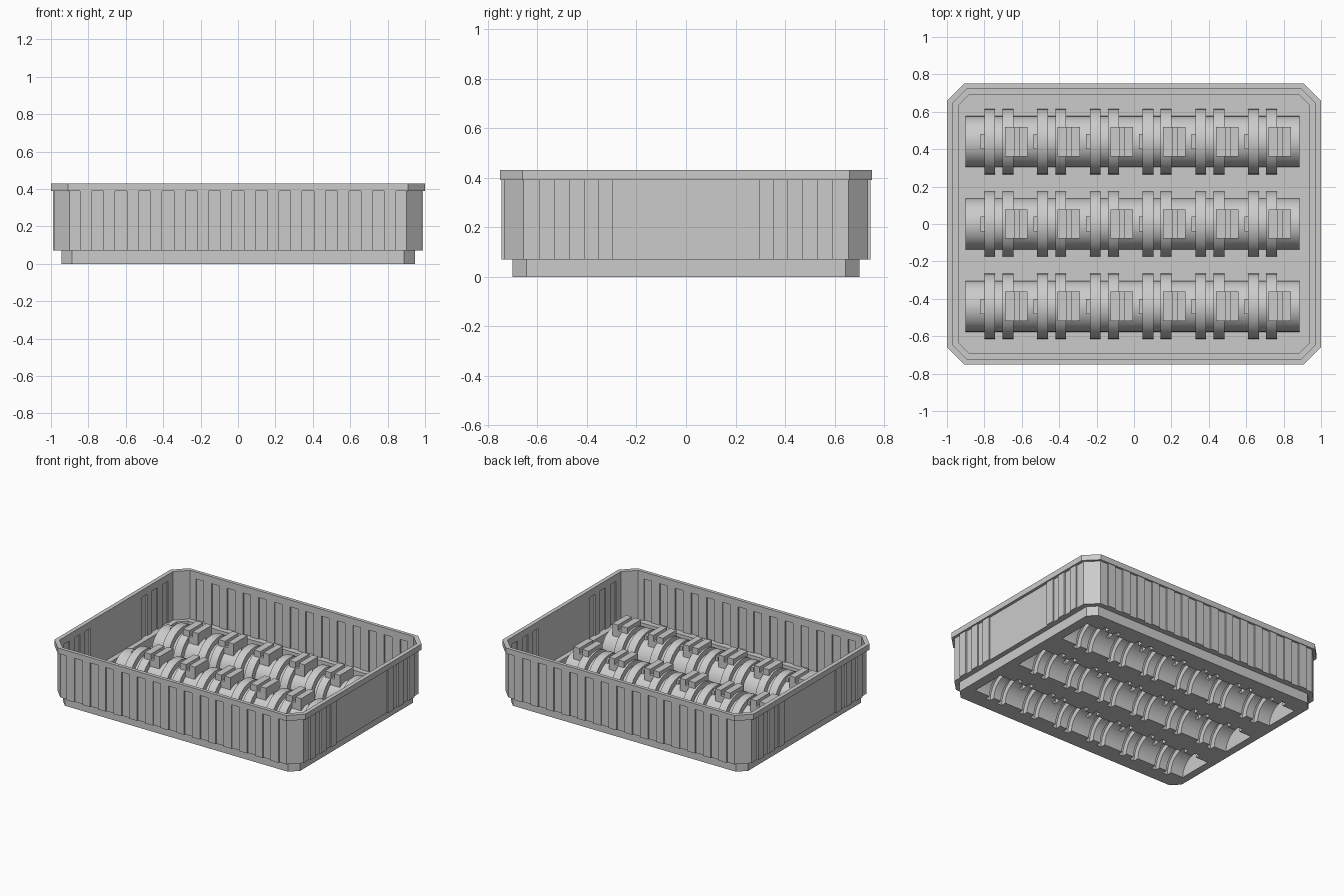
import bpy, bmesh, math

if "Cube" in bpy.data.objects:
    bpy.data.objects.remove(bpy.data.objects["Cube"])

T = 0.01                                   # sheet thickness
ROWS = (-0.44, 0.0, 0.44)
UNITS = [0.282 * i for i in range(6)]      # repeats along each row
RINGS = ((-0.80, -0.742), (-0.703, -0.645))
LONG_RIBS = [-0.8125 + 0.125 * i for i in range(14)]
SHORT_RIBS = [-0.56, -0.44, -0.325, 0.325, 0.44, 0.56]


def finish(bm, name):
    bmesh.ops.remove_doubles(bm, verts=bm.verts, dist=1e-5)
    bmesh.ops.recalc_face_normals(bm, faces=bm.faces)
    me = bpy.data.meshes.new(name)
    bm.to_mesh(me)
    bm.free()
    ob = bpy.data.objects.new(name, me)
    bpy.context.collection.objects.link(ob)
    return ob


def loft(bm, loops):
    """Skin closed loops of equal length and cap both ends."""
    vs = [[bm.verts.new(p) for p in lp] for lp in loops]
    n = len(vs[0])
    for a, b in zip(vs, vs[1:]):
        for i in range(n):
            j = (i + 1) % n
            bm.faces.new((a[i], a[j], b[j], b[i]))
    bm.faces.new(vs[0][::-1])
    bm.faces.new(vs[-1])


def boolean(ob, cutter, op, keep=False):
    m = ob.modifiers.new("bool", 'BOOLEAN')
    m.operation, m.solver, m.object = op, 'EXACT', cutter
    bpy.ops.object.select_all(action='DESELECT')
    bpy.context.view_layer.objects.active = ob
    ob.select_set(True)
    bpy.ops.object.modifier_apply(modifier=m.name)
    if not keep:
        bpy.data.objects.remove(cutter)


def outline(hx, hy, c, d, z):
    """Chamfered rectangle whose sides bulge outward by d at every rib."""
    pts = []
    for nx, ny in ((0, -1), (1, 0), (0, 1), (-1, 0)):
        h, half = (hy, hx - c) if ny else (hx, hy - c)
        ribs = LONG_RIBS if ny else SHORT_RIBS
        side = [(-half, 0)]
        for r in ribs:
            side += [(r - .031, 0), (r - .031, d), (r + .031, d), (r + .031, 0)]
        side.append((half, 0))
        pts += [(nx * (h + o) - ny * s, ny * (h + o) + nx * s, z) for s, o in side]
    return pts


def revolve(name, y, off, full):
    """Stepped cylinder along x: shrunk by off, whole or upper half only."""
    R, RR = 0.137 - off, 0.175 - off
    prof = [(-0.9 + off, R)]
    for u in UNITS:
        for a, b in RINGS:
            a, b = a + u + off, b + u - off
            prof += [(a, R), (a, RR), (b, RR), (b, R)]
    prof.append((0.885 - off, R))
    count = 32 if full else 17
    bm = bmesh.new()
    loops = []
    for x, r in prof:
        lp = []
        for i in range(count):
            t = math.pi * i / 16
            z = r * math.sin(t)
            lp.append((x, y + r * math.cos(t), z if full else max(z, 0.005)))
        loops.append(lp)
    loft(bm, loops)
    return finish(bm, name)


def extrude_y(bm, prof, y, half):
    loft(bm, [[(x, y + s * half, z) for x, z in prof] for s in (-1, 1)])


def box(x0, x1, z0, z1):
    return [(x0, z0), (x1, z0), (x1, z1), (x0, z1)]


# Tray: plinth, ribbed wall, rim, inside wall with rib slots, floor
bm = bmesh.new()
loft(bm, [outline(*lv) for lv in (
    (0.945, 0.70, 0.057, 0, 0),
    (0.945, 0.70, 0.057, 0, 0.07),
    (0.98, 0.735, 0.08, T, 0.07),
    (0.98, 0.735, 0.08, T, 0.39),
    (1.0, 0.75, 0.09, 0, 0.39),
    (1.0, 0.75, 0.09, 0, 0.43),
    (0.97, 0.725, 0.08, 0, 0.43),
    (0.97, 0.725, 0.08, 0, 0.38),
    (0.97, 0.725, 0.08, T, 0.38),
    (0.97, 0.725, 0.08, T, 0.08),
    (0.97, 0.725, 0.08, 0, 0.08),
    (0.935, 0.69, 0.052, 0, 0.08),
    (0.935, 0.69, 0.052, 0, T))])
tray = finish(bm, "tray")

# Moulded hump rows, hollow and open underneath
for k, y in enumerate(ROWS):
    row = revolve(f"hump_row_{k + 1}", y, 0, False)

    # Notched blocks on top and small tabs beside the rings
    bm, inner = bmesh.new(), bmesh.new()
    for u in UNITS:
        notched = [(-.69, .1), (-.57, .1), (-.57, .2), (-.615, .2),
                   (-.615, .16), (-.64, .16), (-.64, .2), (-.69, .2)]
        extrude_y(bm, [(x + u, z) for x, z in notched], y, 0.078)
        extrude_y(bm, box(u - .82, u - .79, .11, .16), y, 0.04)
        extrude_y(inner, box(u - .68, u - .65, .09, .19), y, 0.068)
        extrude_y(inner, box(u - .605, u - .58, .09, .19), y, 0.068)
    boolean(row, finish(bm, "blocks"), 'UNION')

    # Hollow out the row and open the floor below it
    cavity = revolve("cavity_cutter", y, T, True)
    boolean(row, cavity, 'DIFFERENCE', keep=True)
    boolean(row, finish(inner, "block_cutter"), 'DIFFERENCE')
    boolean(tray, cavity, 'DIFFERENCE')
    bpy.ops.object.select_all(action='DESELECT')
    bpy.context.view_layer.objects.active = row
    row.select_set(True)
    bpy.ops.object.shade_smooth_by_angle(angle=math.radians(25))
